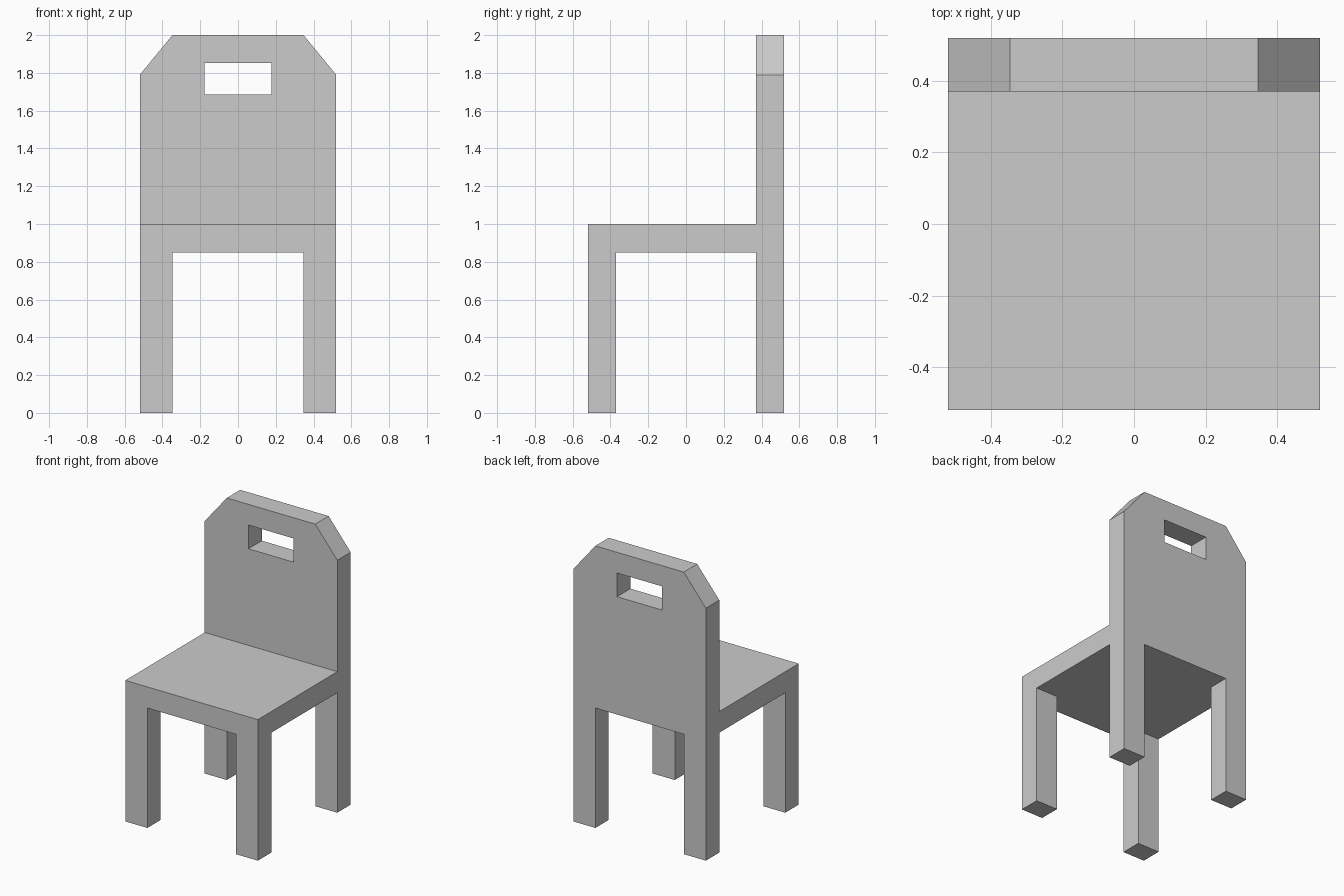
import bpy
import bmesh

if "Cube" in bpy.data.objects:
    bpy.data.objects.remove(bpy.data.objects["Cube"])

W = 0.52        # half width and half depth
LEG_X = 0.347   # inner side of the legs
LEG_Y = 0.37    # inner face of the legs and back panel
SEAT_BOTTOM, SEAT_TOP = 0.85, 1.0
SHOULDER, TOP = 1.79, 2.0


def add_prisms(name, profiles, place, start, end):
    """Extrude closed 2D profiles from start to end along one axis."""
    bm = bmesh.new()
    for profile in profiles:
        face = bm.faces.new([bm.verts.new(place(a, b, start)) for a, b in profile])
        extruded = bmesh.ops.extrude_face_region(bm, geom=[face])["geom"]
        for v in extruded:
            if isinstance(v, bmesh.types.BMVert):
                a, b = (p for p in profile[0])
                shift = place(a, b, end)
                base = place(a, b, start)
                v.co.x += shift[0] - base[0]
                v.co.y += shift[1] - base[1]
    bmesh.ops.recalc_face_normals(bm, faces=bm.faces)
    mesh = bpy.data.meshes.new(name)
    bm.to_mesh(mesh)
    bm.free()
    obj = bpy.data.objects.new(name, mesh)
    bpy.context.collection.objects.link(obj)
    return obj


def rectangle(x0, x1, z0, z1):
    return [(x0, z0), (x1, z0), (x1, z1), (x0, z1)]


# Chair body: side profile of legs, seat and back, extruded across the width
side = [(-W, 0), (-LEG_Y, 0), (-LEG_Y, SEAT_BOTTOM), (LEG_Y, SEAT_BOTTOM),
        (LEG_Y, 0), (W, 0), (W, TOP), (LEG_Y, TOP),
        (LEG_Y, SEAT_TOP), (-W, SEAT_TOP)]
chair = add_prisms("chair", [side], lambda y, z, x: (x, y, z), -W, W)

# Leg gap and handle slot, cut front to back
gap = rectangle(-LEG_X, LEG_X, -0.2, SEAT_BOTTOM)
slot = rectangle(-0.177, 0.177, 1.685, 1.853)

# Sloped shoulders: wedges reaching past the top corners
dx, dz = 0.2 * (W - LEG_X), 0.2 * (TOP - SHOULDER)
wedge = [(LEG_X - dx, TOP + dz), (W + dx, SHOULDER - dz), (W + dx, TOP + dz)]
wedges = [[(s * x, z) for x, z in wedge] for s in (-1, 1)]

cutter = add_prisms("cutter", [gap, slot] + wedges, lambda x, z, y: (x, y, z), -1, 1)
cutter.hide_render = True
cutter.display_type = 'WIRE'

cut = chair.modifiers.new("cutouts", 'BOOLEAN')
cut.operation = 'DIFFERENCE'
cut.solver = 'EXACT'
cut.object = cutter
